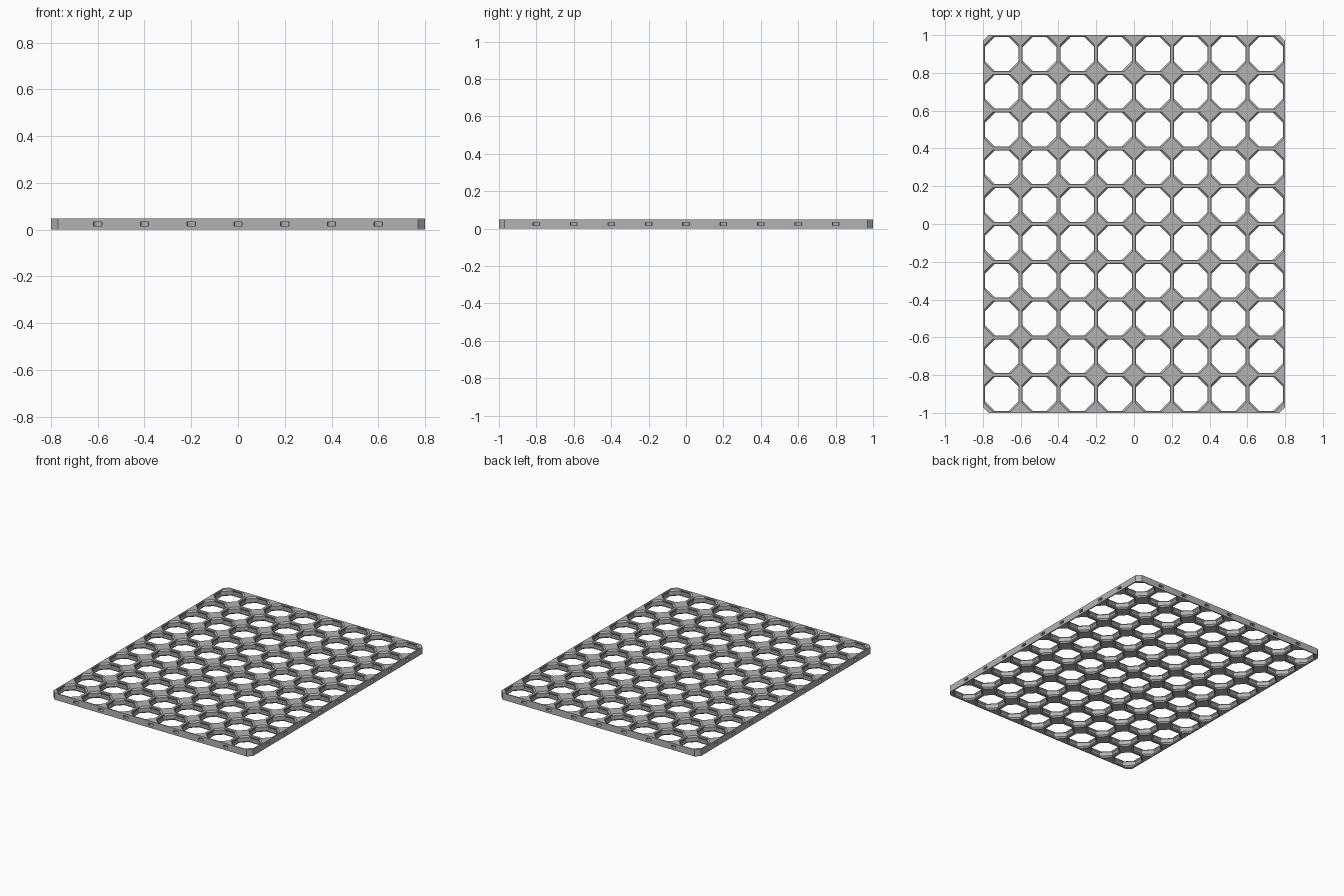
import bpy, bmesh
from mathutils import Vector

if "Cube" in bpy.data.objects:
    bpy.data.objects.remove(bpy.data.objects["Cube"])

U = 1 / 140            # model units per millimetre
COLS, ROWS, P, T = 8, 10, 28.0, 6.8
H = P / 2
CUT = 4.2              # chamfer on the four outer board corners
# Opening profile: (z, half width, limit of |x|+|y| at the chamfered corners)
half = [(0, 12.9, 19.63), (0.4, 12.5, 19.06), (1.4, 12.5, 17.65), (2.4, 13.2, 17.65)]
PROFILE = half + [(T - z, w, s) for z, w, s in reversed(half)]

grey = bpy.data.materials.new("light grey plastic")
grey.diffuse_color = (0.45, 0.45, 0.45, 1)
grey.use_nodes = True
grey.node_tree.nodes["Principled BSDF"].inputs["Base Color"].default_value = grey.diffuse_color


def make_object(name, bm):
    bmesh.ops.recalc_face_normals(bm, faces=bm.faces)
    me = bpy.data.meshes.new(name)
    bm.to_mesh(me)
    bm.free()
    me.materials.append(grey)
    ob = bpy.data.objects.new(name, me)
    bpy.context.collection.objects.link(ob)
    return ob


def octagon(w, s):
    d = s - w
    return [(w, -d), (w, d), (d, w), (-d, w), (-w, d), (-w, -d), (-d, -w), (d, -w)]


def add_cell(bm, i, j):
    cx, cy = (i - (COLS - 1) / 2) * P, (j - (ROWS - 1) / 2) * P
    ring = lambda pts, z: [bm.verts.new(((cx + x) * U, (cy + y) * U, z * U)) for x, y in pts]
    # Bevelled inside walls of the opening
    rings = [ring(octagon(w, s), z) for z, w, s in PROFILE]
    for a, b in zip(rings, rings[1:]):
        for k in range(8):
            bm.faces.new((a[k], a[(k + 1) % 8], b[(k + 1) % 8], b[k]))
    # Square outline, with the corner cut where it is a board corner
    outline = []
    for sx, sy in ((1, 1), (-1, 1), (-1, -1), (1, -1)):
        board_corner = i == (COLS - 1 if sx > 0 else 0) and j == (ROWS - 1 if sy > 0 else 0)
        if board_corner:
            a, b = (sx * H, sy * (H - CUT)), (sx * (H - CUT), sy * H)
            outline.append([a, b] if sx * sy > 0 else [b, a])
        else:
            outline.append([(sx * H, sy * H)])
    rims = []
    for inner, z in ((rings[0], 0), (rings[-1], T)):
        corners = [ring(c, z) for c in outline]
        for k in range(4):
            a, b = inner[2 * k + 1], inner[(2 * k + 2) % 8]
            bm.faces.new([a] + corners[k] + [b])
            nxt = corners[(k + 1) % 4]
            bm.faces.new((b, corners[k][-1], nxt[0], inner[(2 * k + 3) % 8]))
        rims.append(corners)
    # Outer side walls of the board
    low, high = rims
    on_edge = (j == ROWS - 1, i == 0, j == 0, i == COLS - 1)
    for k in range(4):
        n = (k + 1) % 4
        if on_edge[k]:
            bm.faces.new((low[k][-1], low[n][0], high[n][0], high[k][-1]))
        if len(low[k]) == 2:
            bm.faces.new((low[k][0], low[k][1], high[k][1], high[k][0]))


# Grid board
bm = bmesh.new()
for i in range(COLS):
    for j in range(ROWS):
        add_cell(bm, i, j)
bmesh.ops.remove_doubles(bm, verts=bm.verts, dist=1e-5)
board = make_object("grid_board", bm)

# Connector sockets in the side walls at each junction
SOCKET = [(-2.5, -1), (2.5, -1), (2.5, 2.2), (1.9, 3.3), (0.8, 3.85), (-0.8, 3.85), (-1.9, 3.3), (-2.5, 2.2)]


def add_socket(bm, pos, inward):
    n = Vector(inward)
    t = Vector((-n.y, n.x))
    pts = [Vector(pos) + t * u + n * v for u, v in SOCKET]
    lo, hi = [[bm.verts.new((p.x * U, p.y * U, z * U)) for p in pts] for z in (2.2, 4.6)]
    bm.faces.new(lo[::-1])
    bm.faces.new(hi)
    for k in range(len(pts)):
        m = (k + 1) % len(pts)
        bm.faces.new((lo[k], lo[m], hi[m], hi[k]))


bm = bmesh.new()
for s in (-1, 1):
    for i in range(1, COLS):
        add_socket(bm, ((i - COLS / 2) * P, s * ROWS * H), (0, -s))
    for j in range(1, ROWS):
        add_socket(bm, (s * COLS * H, (j - ROWS / 2) * P), (-s, 0))
cutter = make_object("socket_cutter", bm)
cutter.hide_render = True

mod = board.modifiers.new("sockets", "BOOLEAN")
mod.operation, mod.solver, mod.object = "DIFFERENCE", "EXACT", cutter
bpy.context.view_layer.objects.active = board
bpy.ops.object.modifier_apply(modifier=mod.name)
bpy.data.objects.remove(cutter)
